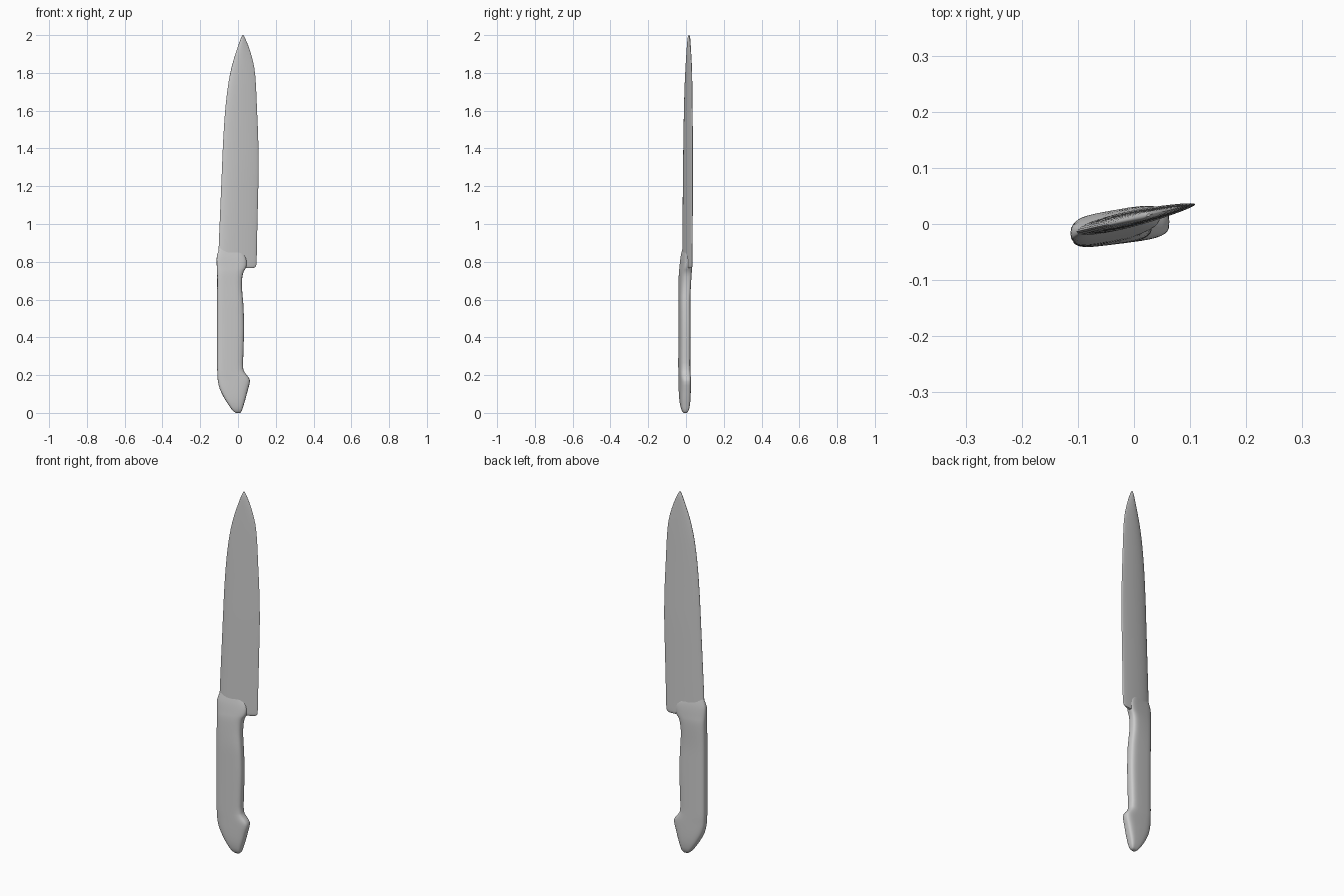
import bpy, bmesh, math

if "Cube" in bpy.data.objects:
    bpy.data.objects.remove(bpy.data.objects["Cube"])


def hermite_rows(rows, step):
    """Smoothly interpolate station rows (first value is height)."""
    def tangent(i):
        a, b = rows[max(i - 1, 0)], rows[min(i + 1, len(rows) - 1)]
        return [(q - p) / (b[0] - a[0]) for p, q in zip(a, b)]
    out = []
    for i in range(len(rows) - 1):
        a, b = rows[i], rows[i + 1]
        ta, tb = tangent(i), tangent(i + 1)
        h = b[0] - a[0]
        n = max(2, int(h / step))
        for k in range(n):
            t = k / n
            h00, h10 = 2*t**3 - 3*t*t + 1, t**3 - 2*t*t + t
            h01, h11 = 3*t*t - 2*t**3, t**3 - t*t
            out.append([h00*p + h10*h*m + h01*q + h11*h*w
                        for p, q, m, w in zip(a, b, ta, tb)])
    out.append(list(rows[-1]))
    return out


def loft(name, rows, section, plane, step=0.03):
    """Skin closed sections; row = (z, left x, right x, half thickness)."""
    bm = bmesh.new()
    rings = []
    for z, x0, x1, t in hermite_rows(rows, step):
        c, r = (x0 + x1) / 2, (x1 - x0) / 2
        off, slope = plane(z)
        ring = []
        for u, v in section:
            x = c + r * u
            ring.append(bm.verts.new((x, off + slope * x + t * v, z)))
        rings.append(ring)
    n = len(section)
    for a, b in zip(rings, rings[1:]):
        for i in range(n):
            j = (i + 1) % n
            bm.faces.new((a[i], a[j], b[j], b[i]))
    bm.faces.new(rings[0][::-1])
    bm.faces.new(rings[-1])
    bmesh.ops.recalc_face_normals(bm, faces=bm.faces)
    mesh = bpy.data.meshes.new(name)
    bm.to_mesh(mesh)
    bm.free()
    ob = bpy.data.objects.new(name, mesh)
    bpy.context.collection.objects.link(ob)
    bpy.ops.object.select_all(action='DESELECT')
    ob.select_set(True)
    bpy.context.view_layer.objects.active = ob
    bpy.ops.object.shade_smooth_by_angle(angle=math.radians(50))
    return ob


angles = [2 * math.pi * i / 32 for i in range(32)]


def power(v, p):
    return math.copysign(abs(v) ** p, v)


# section shapes: rounded slab for the handle, teardrop for the blade
slab = [(power(math.cos(a), 0.55), power(math.sin(a), 0.55)) for a in angles]
teardrop = [(math.cos(a), math.sin(a) * (1 - 0.35 * math.cos(a))) for a in angles]

# handle with hooked pommel, thinning into the blade at the top
handle_rows = [
    (0.0, -0.012, 0.012, 0.008), (0.01, -0.026, 0.020, 0.016),
    (0.035, -0.045, 0.028, 0.023), (0.075, -0.071, 0.040, 0.027),
    (0.125, -0.096, 0.053, 0.028), (0.165, -0.106, 0.063, 0.028),
    (0.185, -0.108, 0.058, 0.028), (0.205, -0.109, 0.042, 0.028),
    (0.23, -0.11, 0.028, 0.028), (0.30, -0.11, 0.028, 0.028),
    (0.45, -0.11, 0.032, 0.028), (0.58, -0.11, 0.028, 0.028),
    (0.66, -0.11, 0.021, 0.028), (0.72, -0.11, 0.023, 0.028),
    (0.75, -0.111, 0.031, 0.027), (0.77, -0.112, 0.043, 0.025),
    (0.80, -0.113, 0.046, 0.022), (0.83, -0.112, 0.038, 0.018),
    (0.86, -0.103, 0.015, 0.012), (0.89, -0.094, -0.03, 0.005)]


def handle_plane(z):
    k = min(max((z - 0.6) / 0.25, 0), 1)
    return -0.004 + 0.014 * k, 0.125 + 0.105 * k


loft("handle", handle_rows, slab, handle_plane)

# blade with rounded heel and tapering point
blade_rows = [
    (0.766, -0.095, 0.080, 0.010), (0.772, -0.098, 0.092, 0.013),
    (0.785, -0.10, 0.097, 0.014), (0.82, -0.103, 0.099, 0.014),
    (0.88, -0.102, 0.100, 0.014), (1.10, -0.093, 0.105, 0.014),
    (1.29, -0.085, 0.109, 0.014), (1.45, -0.078, 0.107, 0.013),
    (1.62, -0.066, 0.100, 0.012), (1.75, -0.05, 0.094, 0.011),
    (1.83, -0.034, 0.086, 0.010), (1.90, -0.014, 0.069, 0.009),
    (1.95, 0.003, 0.052, 0.008), (1.985, 0.016, 0.037, 0.006),
    (2.0, 0.023, 0.029, 0.002)]
loft("blade", blade_rows, teardrop, lambda z: (0.010, 0.23))
